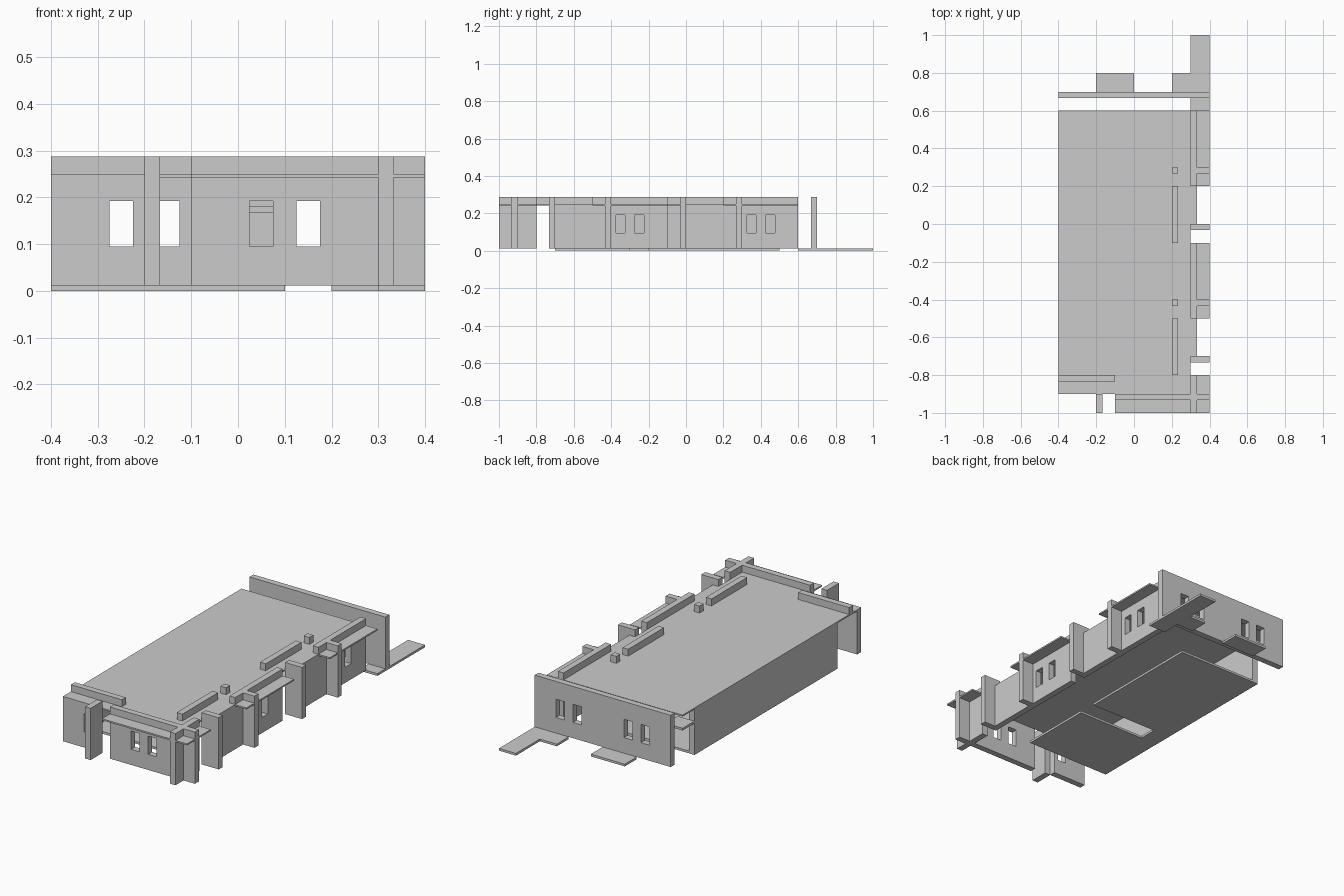
import bpy, bmesh

if "Cube" in bpy.data.objects:
    bpy.data.objects.remove(bpy.data.objects["Cube"])

T = 0.033            # wall thickness
Z0, ZR, Z1, ZT = 0.012, 0.242, 0.25, 0.287   # floor top, roof underside, roof top, parapet top


def box(name, x0, x1, y0, y1, z0, z1):
    bm = bmesh.new()
    bmesh.ops.create_cube(bm, size=1)
    for v in bm.verts:
        v.co = ((x0 + x1) / 2 + v.co.x * (x1 - x0),
                (y0 + y1) / 2 + v.co.y * (y1 - y0),
                (z0 + z1) / 2 + v.co.z * (z1 - z0))
    me = bpy.data.meshes.new(name)
    bm.to_mesh(me)
    bm.free()
    ob = bpy.data.objects.new(name, me)
    bpy.context.collection.objects.link(ob)
    return ob


def cut_windows(wall, centres, axis, at):
    # Cut window openings at the given centres along the wall
    for c in centres:
        lo, hi = c - 0.025, c + 0.025
        if axis == 'x':
            cutter = box("window_cutter", lo, hi, at - 0.06, at + 0.06, 0.095, 0.192)
        else:
            cutter = box("window_cutter", at - 0.06, at + 0.06, lo, hi, 0.095, 0.192)
        cutter.hide_render = True
        cutter.hide_viewport = True
        mod = wall.modifiers.new("window", 'BOOLEAN')
        mod.operation = 'DIFFERENCE'
        mod.solver = 'EXACT'
        mod.object = cutter


# Floor, with a stair slot between its two halves
box("floor_back", -0.4, 0.1, -0.2, 0.5, 0, Z0)
box("floor_front", -0.4, 0.1, -0.7, -0.3, 0, Z0)
box("floor_link", -0.4, -0.3, -0.3, -0.2, 0, Z0)

# Entrance paving behind the building
box("path", 0.3, 0.4, 0.6, 1.0, 0, Z0)
box("path_side", 0.2, 0.3, 0.7, 0.8, 0, Z0)
box("back_step", -0.2, 0.0, 0.7, 0.8, 0, Z0)

# Roof slab
box("roof", -0.4, 0.3, -0.9, 0.6, ZR, Z1)

# Left and back walls
box("left_wall", -0.4, -0.4 + T, -0.7, 0.5, Z0, ZR)
back = box("back_wall", -0.4, 0.4, 0.7 - T, 0.7, Z0, ZT)
cut_windows(back, (-0.25, -0.15, 0.15, 0.25), 'x', 0.683)

# Front walls, canopy and fin
front = box("front_wall", -0.1, 0.4, -0.9 - T, -0.9, Z0, ZT)
cut_windows(front, (0.05, 0.15), 'x', -0.917)
box("front_canopy", -0.1, 0.4, -1.0, -0.9, ZR, Z1)
low = box("front_low_wall", -0.4, -0.2, -0.9, -0.9 + T, Z0, ZR)
cut_windows(low, (-0.25,), 'x', -0.883)
box("front_fin", -0.2, -0.2 + T, -1.0, -0.9, Z0, ZT)
box("front_parapet", -0.4, -0.1, -0.8 - T, -0.8, Z1, ZT)

# Corner wall with its canopy
box("corner_wall", 0.3, 0.3 + T, -1.0, -0.8, Z0, ZT)
box("corner_canopy", 0.3, 0.4, -0.9, -0.8, ZR, Z1)

# Two repeated bays along the right side
for y in (0.0, 0.7):
    bay = box("bay_wall", 0.3, 0.3 + T, y - 0.5, y - 0.1, Z0, ZT)
    cut_windows(bay, (y - 0.35, y - 0.25), 'y', 0.317)
    box("bay_canopy", 0.3, 0.4, y - 0.5, y - 0.1, ZR, Z1)
    box("bay_fin", 0.3, 0.4, y - 0.4 - T, y - 0.4, Z0, ZT)
    box("roof_block", 0.2, 0.2 + T, y - 0.4 - T, y - 0.4, Z1, ZT)
    # Recessed entrance beside the bay
    box("entry_fin", 0.3, 0.4, y - 0.7 - T, y - 0.7, Z0, ZT)
    box("entry_wall", 0.3, 0.3 + T, y - 0.7, y - 0.5, Z0, ZR)
    box("entry_roof", 0.3, 0.3 + T, y - 0.7, y - 0.5, ZR, Z1)
    box("roof_parapet", 0.2, 0.2 + T, y - 0.8, y - 0.5, Z1, ZT)

# Small ledges under the back edge of the roof
for x in (-0.4, 0.0):
    box("back_ledge", x, x + 0.1, 0.5, 0.6, 0.168, 0.18)
